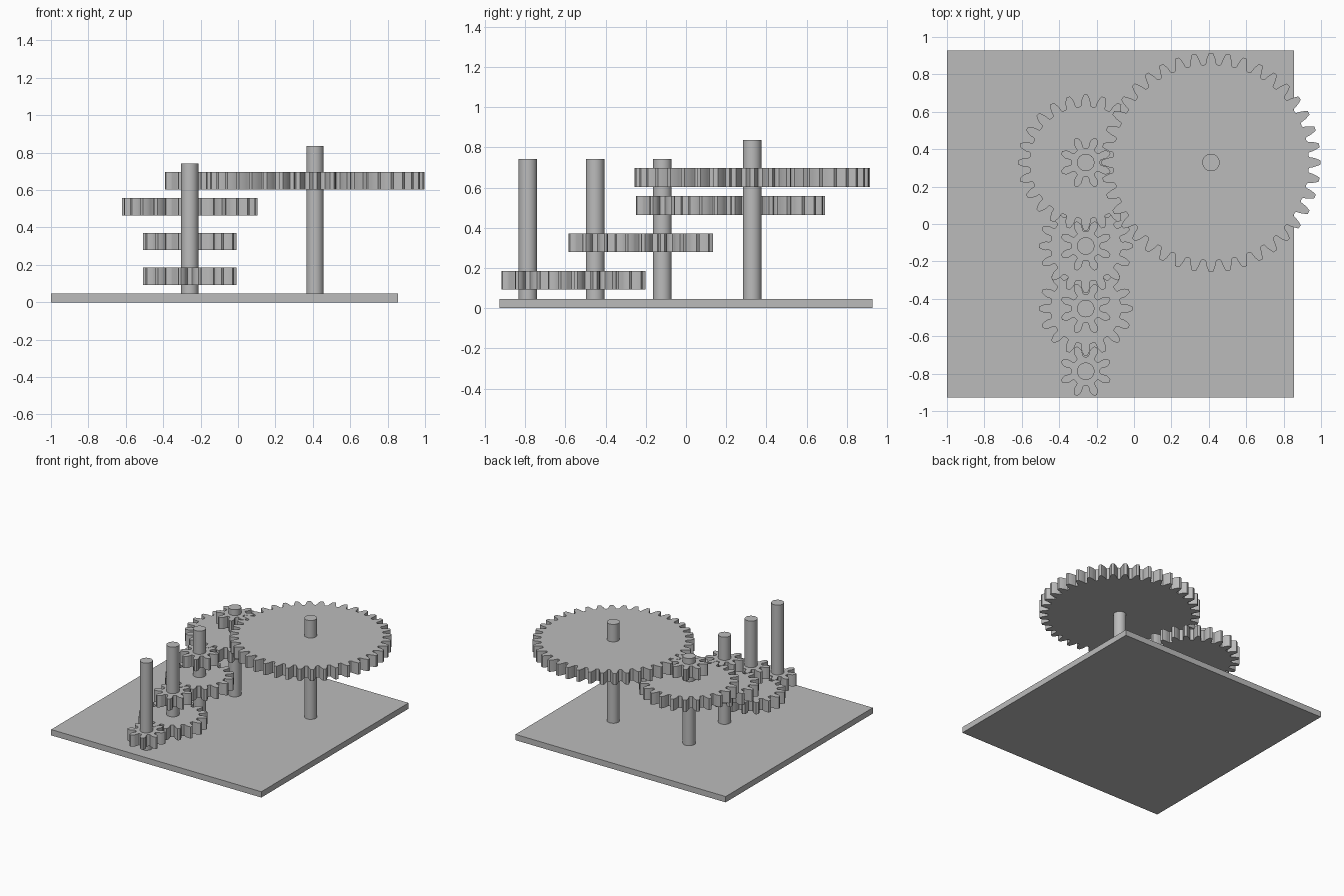
import bpy, bmesh
from math import pi, cos, sin, tan, acos, radians

if "Cube" in bpy.data.objects:
    bpy.data.objects.remove(bpy.data.objects["Cube"])

grey = bpy.data.materials.new("plain grey")
grey.use_nodes = True
grey.diffuse_color = (0.5, 0.5, 0.5, 1)
grey.node_tree.nodes["Principled BSDF"].inputs["Base Color"].default_value = (0.5, 0.5, 0.5, 1)

U = 0.0464          # thickness unit of the layout
MODULE = 0.0279     # tooth size shared by all gears
PRESSURE = radians(20)


def extrude_outline(name, points, bottom, top):
    """Solid with a flat outline, given its bottom and top heights."""
    bm = bmesh.new()
    face = bm.faces.new([bm.verts.new((x, y, bottom)) for x, y in points])
    res = bmesh.ops.extrude_face_region(bm, geom=[face])
    for v in res["geom"]:
        if isinstance(v, bmesh.types.BMVert):
            v.co.z = top
    bmesh.ops.recalc_face_normals(bm, faces=bm.faces)
    mesh = bpy.data.meshes.new(name)
    bm.to_mesh(mesh)
    bm.free()
    mesh.materials.append(grey)
    obj = bpy.data.objects.new(name, mesh)
    bpy.context.collection.objects.link(obj)
    bpy.ops.object.select_all(action='DESELECT')
    obj.select_set(True)
    bpy.context.view_layer.objects.active = obj
    bpy.ops.object.shade_smooth_by_angle(angle=radians(25))
    return obj


def involute(a):
    return tan(a) - a


def gear(name, teeth, x, y, bottom, turn=0.0):
    """Spur gear with involute flanks and rounded roots; a tooth points along +x."""
    pitch = teeth * MODULE / 2
    base, tip, root = pitch * cos(PRESSURE), pitch + MODULE, pitch - 1.25 * MODULE

    def half_angle(r):
        a = acos(min(1, base / r))
        return pi / (2 * teeth) + involute(PRESSURE) - involute(a)

    # One flank from the root up to the tip, as (radius, half angle)
    low = max(base, root + 0.35 * MODULE)
    fillet = 0.3 * MODULE
    flank = [(root, half_angle(low) + fillet / root),
             (root + 0.3 * fillet, half_angle(low) + 0.3 * fillet / root),
             (root + fillet, half_angle(low))]
    flank += [(r, half_angle(r)) for r in (low + (tip - low) * k / 5 for k in range(1, 6))]
    tooth = [(r, -a) for r, a in flank] + [(r, a) for r, a in reversed(flank)]

    outline = []
    for i in range(teeth):
        mid = turn + 2 * pi * i / teeth
        outline += [(x + r * cos(mid + a), y + r * sin(mid + a)) for r, a in tooth]
    return extrude_outline(name, outline, bottom, bottom + 2 * U)


def shaft(name, x, y, top):
    ring = [2 * pi * i / 40 for i in range(40)]
    return extrude_outline(name, [(x + U * cos(a), y + U * sin(a)) for a in ring], 0.9 * U, top)


# Base plate
LEFT, HALF = -1.0, 20 * U
extrude_outline("base_plate", [(LEFT, -HALF), (LEFT + 2 * HALF, -HALF),
                               (LEFT + 2 * HALF, HALF), (LEFT, HALF)], 0, U)

# Shaft positions along the train
PINION = 8
X, Y = -0.258, 0.329
centres = [(X, Y - 40 * MODULE), (X, Y - 28 * MODULE), (X, Y - 16 * MODULE),
           (X, Y), (X + 24 * MODULE, Y)]
for i, (x, y) in enumerate(centres):
    shaft(f"shaft_{i + 1}", x, y, 18 * U if i == 4 else 16 * U)

# Each stage: a small pinion drives a wheel on the next shaft
stages = [(16, 2 * U), (16, 6 * U), (24, 10 * U), (40, 13 * U)]
for i, (teeth, bottom) in enumerate(stages):
    gear(f"pinion_{i + 1}", PINION, *centres[i], bottom, pi / PINION)
    gear(f"wheel_{i + 1}", teeth, *centres[i + 1], bottom)
